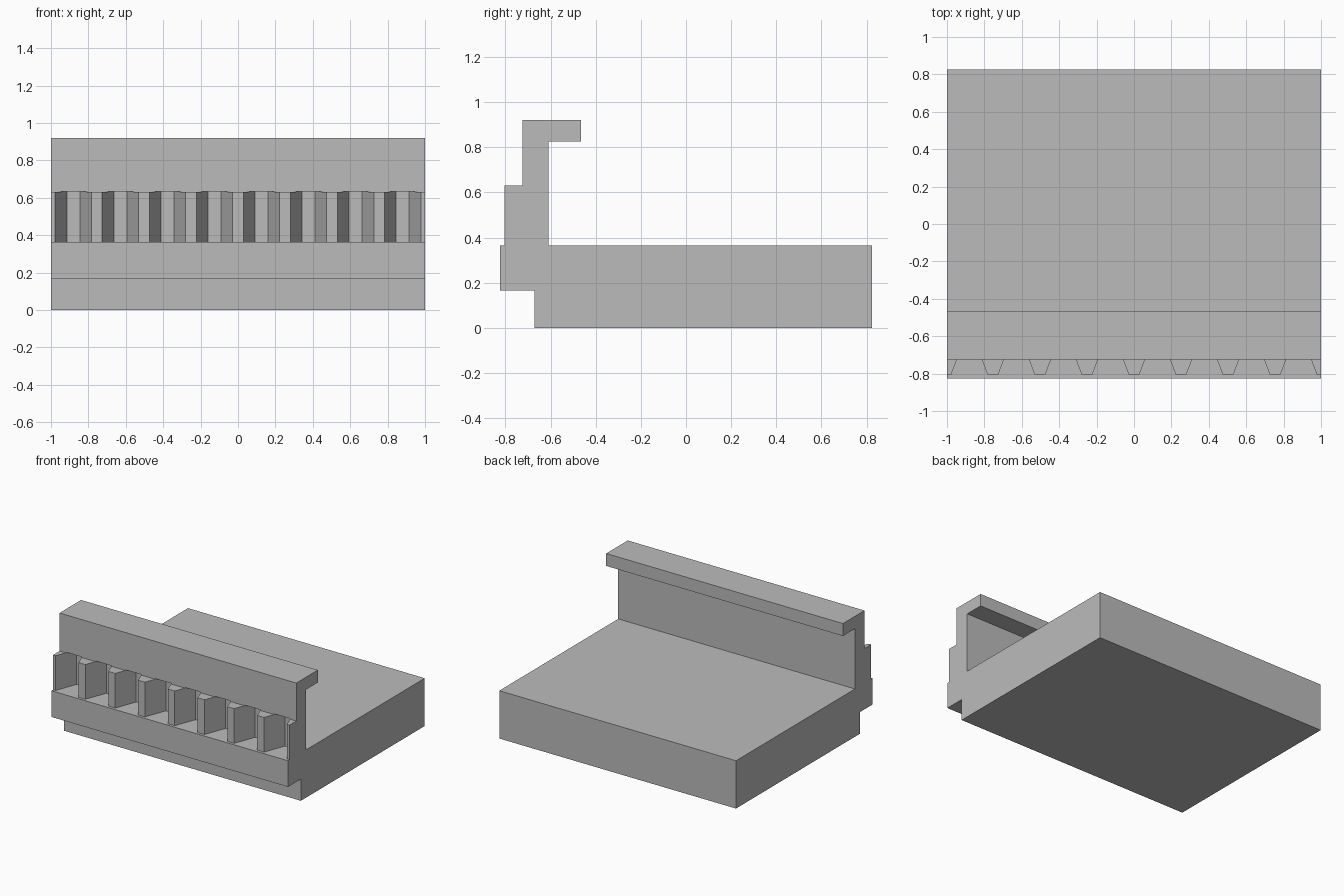
import bpy
import bmesh

if "Cube" in bpy.data.objects:
    bpy.data.objects.remove(bpy.data.objects["Cube"], do_unlink=True)

grey = bpy.data.materials.new("plain grey")
grey.use_nodes = True
colour = (0.5, 0.5, 0.5, 1)
grey.diffuse_color = colour
grey.node_tree.nodes["Principled BSDF"].inputs["Base Color"].default_value = colour


def add_prism(bm, outline, offset):
    """Extrude a closed planar outline along an offset."""
    face = bm.faces.new([bm.verts.new(p) for p in outline])
    extruded = bmesh.ops.extrude_face_region(bm, geom=[face])["geom"]
    verts = [g for g in extruded if isinstance(g, bmesh.types.BMVert)]
    bmesh.ops.translate(bm, verts=verts, vec=offset)


def make_object(name, bm):
    bmesh.ops.recalc_face_normals(bm, faces=bm.faces)
    mesh = bpy.data.meshes.new(name)
    bm.to_mesh(mesh)
    bm.free()
    mesh.materials.append(grey)
    obj = bpy.data.objects.new(name, mesh)
    bpy.context.collection.objects.link(obj)
    return obj


# Body: side profile (y, z) of the slab, stepped front wall and rear lip
BASE_TOP, RACK_TOP = 0.365, 0.63
profile = [
    (-0.67, 0), (0.825, 0), (0.825, BASE_TOP), (-0.61, BASE_TOP),
    (-0.61, 0.825), (-0.465, 0.825), (-0.465, 0.92), (-0.725, 0.92),
    (-0.725, RACK_TOP), (-0.805, RACK_TOP), (-0.805, BASE_TOP),
    (-0.825, BASE_TOP), (-0.825, 0.165), (-0.67, 0.165),
]
bm = bmesh.new()
add_prism(bm, [(-1, y, z) for y, z in profile], (2, 0, 0))
body = make_object("toothed_bracket", bm)

# Grooves: a row of tapered slots that leaves the teeth standing
COUNT, PITCH = 8, 0.2515
FRONT, BACK = -0.815, -0.64
bm = bmesh.new()
for i in range(COUNT):
    x = (i - (COUNT - 1) / 2) * PITCH
    slot = [(x - 0.101, FRONT), (x + 0.101, FRONT),
            (x + 0.035, BACK), (x - 0.035, BACK)]
    add_prism(bm, [(px, py, BASE_TOP) for px, py in slot],
              (0, 0, RACK_TOP + 0.005 - BASE_TOP))
cutter = make_object("groove_cutter", bm)
cutter.hide_render = True

cut = body.modifiers.new("grooves", "BOOLEAN")
cut.operation = "DIFFERENCE"
cut.solver = "EXACT"
cut.object = cutter
bpy.context.view_layer.objects.active = body
bpy.ops.object.modifier_apply(modifier=cut.name)
bpy.data.objects.remove(cutter, do_unlink=True)
